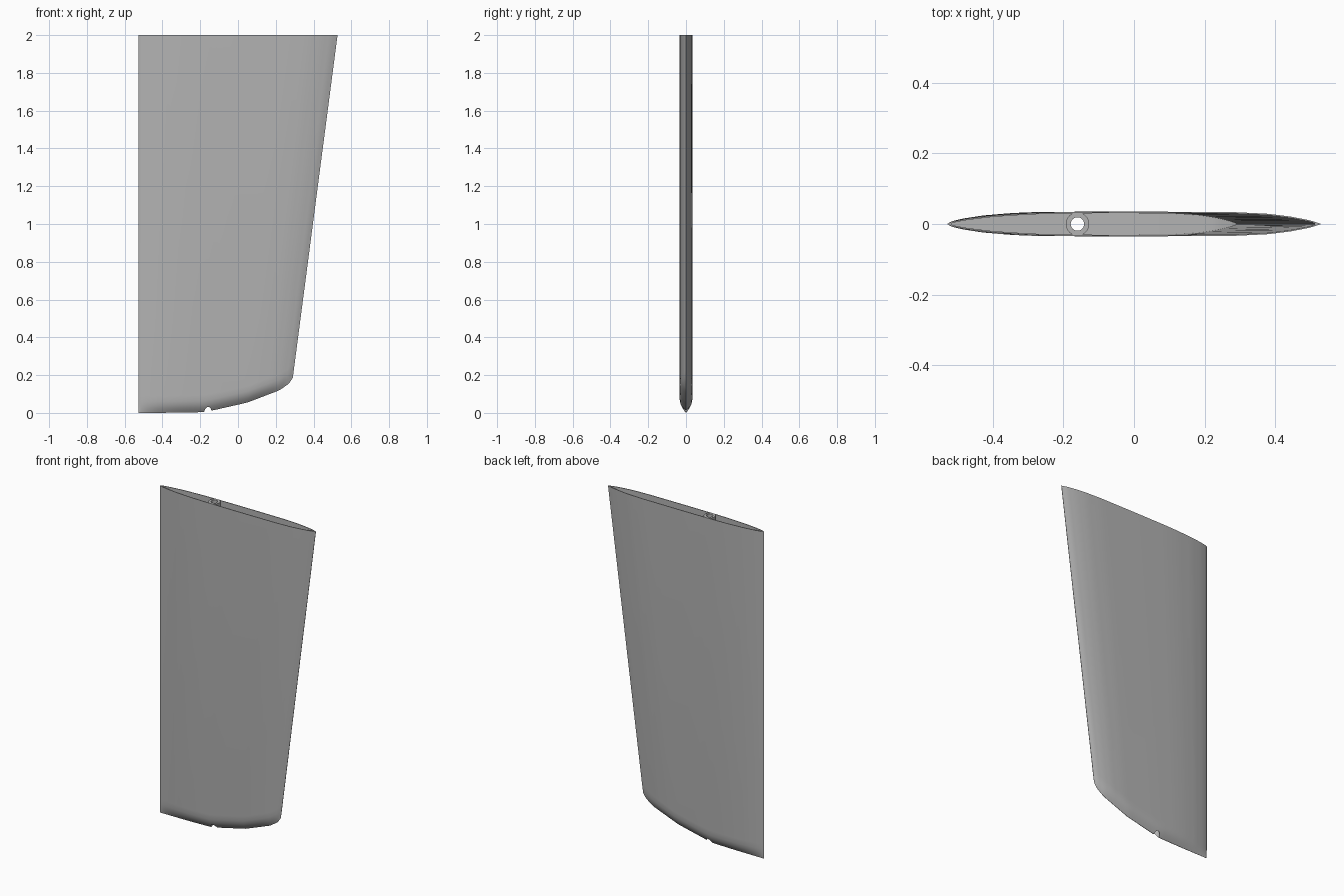
import bpy
import bmesh
import math

cube = bpy.data.objects.get("Cube")
if cube:
    bpy.data.objects.remove(cube, do_unlink=True)

grey = bpy.data.materials.new("plain grey")
grey.use_nodes = True
COLOUR = (0.45, 0.45, 0.45, 1)
grey.diffuse_color = COLOUR
grey.node_tree.nodes["Principled BSDF"].inputs["Base Color"].default_value = COLOUR

# Half thickness along the chord, and height of the lower edge
FOIL = [(0, .001), (.012, .007), (.05, .015), (.12, .024), (.22, .031), (.31, .034),
        (.5, .035), (.76, .034), (.86, .029), (.92, .021), (.97, .011), (1, .001)]
LOWER_EDGE = [(-.527, 0), (-.33, .001), (-.18, .004), (-.13, .014),
              (.05, .055), (.22, .12), (.27, .155), (.29, .185)]
# Rounding of the lower edge: height, share of thickness
ROUNDING = [(0, .03), (.012, .32), (.025, .58), (.04, .8), (.06, .95), (.09, 1)]
TRAIL, TOP_CHORD, LOW_CHORD, TOP = -.527, 1.054, .817, 2.0
HOLE_X, HOLE_R, TUBE_R = -.16, .019, .033


def lerp(table, v):
    for (a, p), (b, q) in zip(table, table[1:]):
        if v <= b:
            return p + (q - p) * (v - a) / (b - a)
    return table[-1][1]


def finish(name, bm):
    bmesh.ops.recalc_face_normals(bm, faces=bm.faces)
    mesh = bpy.data.meshes.new(name)
    bm.to_mesh(mesh)
    bm.free()
    mesh.materials.append(grey)
    obj = bpy.data.objects.new(name, mesh)
    bpy.context.collection.objects.link(obj)
    return obj


def loft(name, loops):
    """Skin a row of closed loops and cap both ends."""
    bm = bmesh.new()
    rings = [[bm.verts.new(p) for p in loop] for loop in loops]
    for a, b in zip(rings, rings[1:]):
        for i in range(len(a)):
            j = (i + 1) % len(a)
            bm.faces.new((a[i], a[j], b[j], b[i]))
    bm.faces.new(rings[0])
    bm.faces.new(rings[-1])
    return finish(name, bm)


def blade(name, start, end, wall, rows, top):
    """Tapered foil made from upright slices along the chord."""
    loops = []
    for k in range(45):
        t = start + (end - start) * (1 - math.cos(math.pi * k / 44)) / 2
        half = max(lerp(FOIL, t) - wall, .001)
        low_x = TRAIL + LOW_CHORD * t
        low_z = lerp(LOWER_EDGE, low_x)
        side = []
        for rise, share in rows + [(top - low_z, 1)]:
            z = low_z + rise
            x = low_x + (TOP_CHORD - LOW_CHORD) * t * rise / (TOP - low_z)
            side.append((x, half * share, z))
        loops.append(side[::-1] + [(x, -y, z) for x, y, z in side])
    return loft(name, loops)


def circle(r, z):
    return [(HOLE_X + r * math.cos(a), r * math.sin(a), z)
            for a in (math.tau * i / 32 for i in range(32))]


def cut(obj, cutter):
    cutter.hide_render = True
    mod = obj.modifiers.new("cut", "BOOLEAN")
    mod.operation, mod.solver, mod.object = "DIFFERENCE", "EXACT", cutter
    bpy.context.view_layer.objects.active = obj
    bpy.ops.object.modifier_apply(modifier=mod.name)
    bpy.data.objects.remove(cutter, do_unlink=True)


# Hollow blade, open at the top, with a hole through its lower edge
skin = blade("blade_skin", 0, 1, 0, ROUNDING, TOP)
cut(skin, blade("hollow", .012, .985, .004, [(.09, 1)], TOP + .1))
cut(skin, loft("hole", [circle(HOLE_R, -.1), circle(HOLE_R, TOP + .1)]))

# Upright pivot tube inside the blade
tube = loft("pivot_tube", [circle(TUBE_R, .085), circle(TUBE_R, TOP)])
cut(tube, loft("bore", [circle(HOLE_R, 0), circle(HOLE_R, TOP + .1)]))

for obj in (skin, tube):
    bpy.ops.object.select_all(action="DESELECT")
    obj.select_set(True)
    bpy.context.view_layer.objects.active = obj
    bpy.ops.object.shade_smooth_by_angle(angle=math.radians(30))
